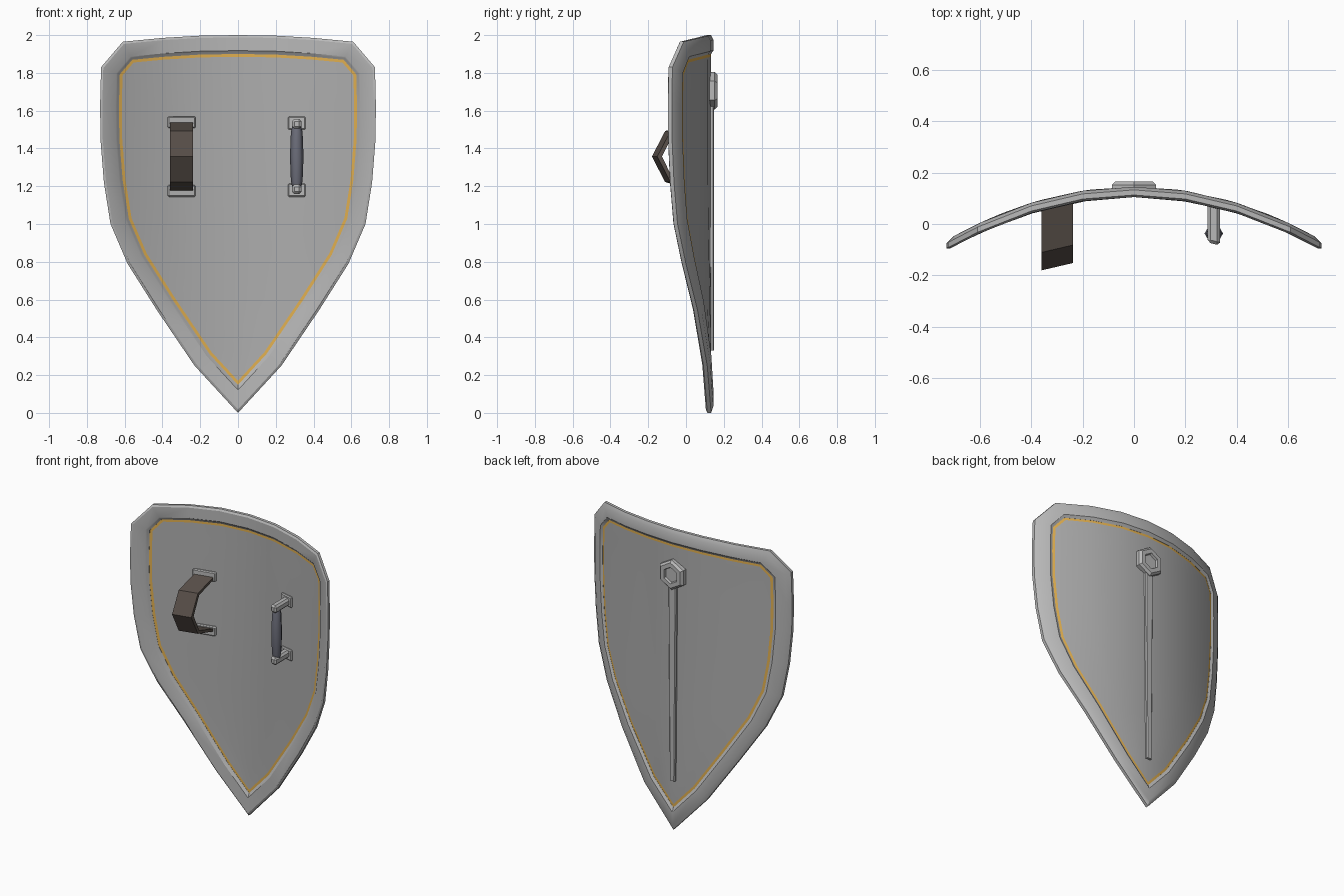
import bpy, bmesh, math
from mathutils import Vector

cube = bpy.data.objects.get("Cube")
if cube:
    bpy.data.objects.remove(cube, do_unlink=True)


def material(name, colour):
    m = bpy.data.materials.new(name)
    m.use_nodes = True
    m.diffuse_color = (*colour, 1)
    m.node_tree.nodes["Principled BSDF"].inputs["Base Color"].default_value = (*colour, 1)
    return m


RIM = material("light steel", (0.48, 0.48, 0.48))
PANEL = material("steel", (0.42, 0.42, 0.42))
GOLD = material("gold", (0.75, 0.43, 0.08))
LEATHER = material("dark leather", (0.10, 0.08, 0.068))
GRIP = material("blue grey wrap", (0.15, 0.155, 0.195))


def curve(x):
    """Depth of the shield's front surface across its width."""
    return 0.105 - 0.39 * x * x


def make(name, bm, mats, bend=True, angle=30):
    """Finish a mesh; bend shifts it back onto the curved shield."""
    if bend:
        for v in bm.verts:
            v.co.y += curve(v.co.x)
    bmesh.ops.recalc_face_normals(bm, faces=bm.faces)
    mesh = bpy.data.meshes.new(name)
    bm.to_mesh(mesh)
    bm.free()
    obj = bpy.data.objects.new(name, mesh)
    bpy.context.collection.objects.link(obj)
    for m in mats:
        mesh.materials.append(m)
    bpy.ops.object.select_all(action="DESELECT")
    obj.select_set(True)
    bpy.context.view_layer.objects.active = obj
    bpy.ops.object.shade_smooth_by_angle(angle=math.radians(angle))
    return obj


def bridge(bm, a, b, mat=0):
    n = len(a)
    for i in range(n):
        f = bm.faces.new((a[i], a[(i + 1) % n], b[(i + 1) % n], b[i]))
        f.material_index = mat


# Outline of the shield, half from top centre to the tip
half = [(0, 2), (0.2, 1.997), (0.4, 1.985), (0.61, 1.965), (0.725, 1.83),
        (0.73, 1.63), (0.728, 1.445), (0.71, 1.22), (0.675, 1.0),
        (0.585, 0.79), (0.43, 0.545), (0.23, 0.25), (0, 0)]
outline = [Vector(p) for p in half + [(-x, z) for x, z in half[-2:0:-1]]]


def inset(amount):
    """Mitred inward offset of the outline."""
    out = []
    n = len(outline)
    for i, p in enumerate(outline):
        d1 = (p - outline[i - 1]).normalized()
        d2 = (outline[(i + 1) % n] - p).normalized()
        n1, n2 = Vector((d1.y, -d1.x)), Vector((d2.y, -d2.x))
        out.append(p + (n1 + n2) * amount / (1 + n1.dot(n2)))
    return out


def ring(bm, amount, depth):
    return [bm.verts.new((p.x, depth, p.y)) for p in inset(amount)]


# Rim: bevelled section swept round the outline
bm = bmesh.new()
section = [(0, 0.008), (0, 0.028), (0.025, 0.04), (0.082, 0.04), (0.09, 0.034),
           (0.1, 0.028), (0.1, 0.012), (0.09, 0.006), (0.082, 0), (0.012, 0)]
rings = [ring(bm, *s) for s in section]
for k, r in enumerate(rings):
    bridge(bm, rings[k - 1], r)
make("rim", bm, [RIM])

# Panel: front and back sheets, each edged with a gold line
for name, depth in (("front_panel", 0.013), ("back_panel", 0.027)):
    bm = bmesh.new()
    outer, inner = ring(bm, 0.097, depth), ring(bm, 0.115, depth)
    bridge(bm, outer, inner, 1)
    top = inner[-3:] + inner[:4]
    rows = [top]
    for i in range(4, 12):
        r, l = inner[i], inner[-i]
        mids = [bm.verts.new(l.co.lerp(r.co, j / 6)) for j in range(1, 6)]
        rows.append([l] + mids + [r])
    for a, b in zip(rows, rows[1:]):
        for j in range(6):
            bm.faces.new((a[j], a[j + 1], b[j + 1], b[j]))
    for j in range(6):
        bm.faces.new((rows[-1][j], rows[-1][j + 1], inner[12]))
    obj = make(name, bm, [PANEL, GOLD])
    # Keep each sheet facing away from the other
    want = -1 if depth < 0.02 else 1
    if sum(p.normal.y * p.area for p in obj.data.polygons) * want < 0:
        obj.data.flip_normals()


def block(name, x, y, z, mat, bevel=0.006):
    """Bevelled box between bounds, bent onto the shield."""
    bm = bmesh.new()
    bmesh.ops.create_cube(bm, size=1)
    for v in bm.verts:
        v.co = [lo + (c + 0.5) * (hi - lo) for c, (lo, hi) in zip(v.co, (x, y, z))]
    bmesh.ops.bevel(bm, geom=bm.edges[:], offset=bevel, segments=1, affect="EDGES")
    return make(name, bm, [mat])


MID = 1.357  # height of the middle of both handles
for side, s in (("upper", 1), ("lower", -1)):
    def span(a, b):
        return tuple(sorted((MID + s * a, MID + s * b)))
    # Mounting plates and grip arms
    block(side + "_strap_plate", (-0.372, -0.225), (-0.004, 0.016), span(0.15, 0.213), RIM)
    block(side + "_grip_plate", (0.265, 0.357), (-0.004, 0.016), span(0.142, 0.213), RIM)
    block(side + "_grip_arm", (0.286, 0.336), (-0.145, 0.014), span(0.148, 0.198), RIM, 0.012)

# Arm strap: folded band
bm = bmesh.new()
path = [(0.005, 0.183), (-0.165, 0.135), (-0.235, 0), (-0.165, -0.135), (0.005, -0.183)]
inside = [(0.005, -0.165), (-0.152, -0.118), (-0.21, 0), (-0.152, 0.118), (0.005, 0.165)]
ends = [[bm.verts.new((x, d, MID + z)) for d, z in path + inside] for x in (-0.36, -0.238)]
bridge(bm, *ends)
for e in ends:
    for i in range(4):
        bm.faces.new((e[i], e[i + 1], e[8 - i], e[9 - i]))
make("arm_strap", bm, [LEATHER])

# Hand grip: swelling six-sided bar
bm = bmesh.new()
loops = []
for z, r in ((-0.16, 0.024), (-0.13, 0.031), (0, 0.036), (0.13, 0.031), (0.16, 0.024)):
    loops.append([bm.verts.new((0.311 + r * math.cos(a), -0.037 + r * math.sin(a), MID + z))
                  for a in (math.tau * k / 6 for k in range(6))])
for a, b in zip(loops, loops[1:]):
    bridge(bm, a, b)
bm.faces.new(loops[0])
bm.faces.new(loops[-1])
make("hand_grip", bm, [GRIP], bend=False, angle=65)

# Back boss: hexagon with a recessed centre
bm = bmesh.new()
loops = []
for r, y in ((0.1, 0.125), (0.1, 0.152), (0.085, 0.166), (0.055, 0.166), (0.05, 0.15)):
    loops.append([bm.verts.new((r * math.sin(a), y, 1.706 + r * math.cos(a)))
                  for a in (math.tau * k / 6 for k in range(6))])
for a, b in zip(loops, loops[1:]):
    bridge(bm, a, b)
bm.faces.new(loops[0])
bm.faces.new(loops[-1])
make("back_boss", bm, [RIM], bend=False)

# Back rib: tapered bar below the boss
bm = bmesh.new()
loops = []
for z, w in ((0.33, 0.019), (1.64, 0.029)):
    loops.append([bm.verts.new((x, y, z)) for x, y in
                  ((-w, 0.122), (-w, 0.142), (-w + 0.006, 0.148),
                   (w - 0.006, 0.148), (w, 0.142), (w, 0.122))])
bridge(bm, *loops)
for l in loops:
    bm.faces.new(l)
make("back_rib", bm, [RIM], bend=False)
